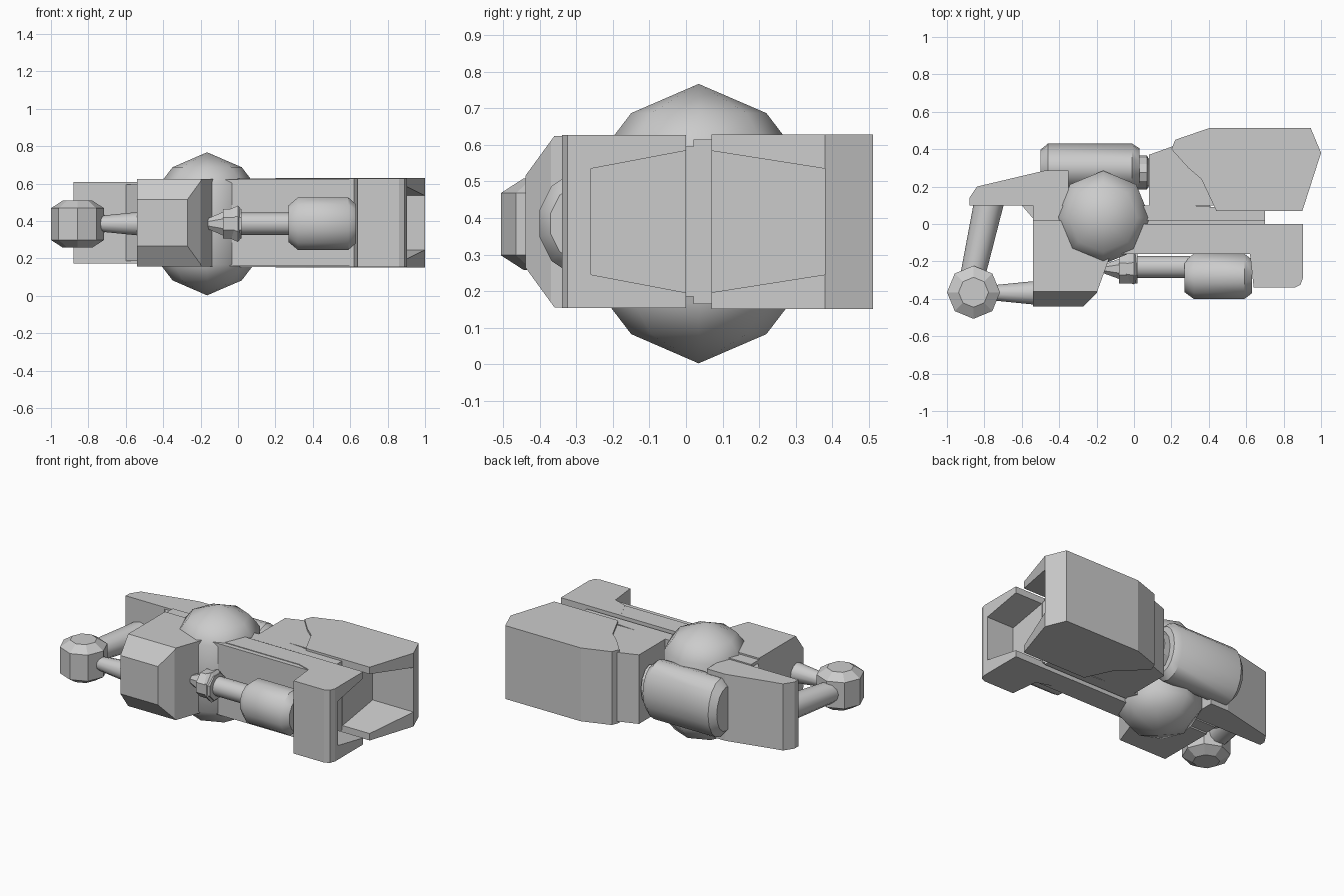
import bpy, bmesh, math
from mathutils import Vector, Matrix

cube = bpy.data.objects.get("Cube")
if cube:
    bpy.data.objects.remove(cube, do_unlink=True)

grey = bpy.data.materials.new("plain grey")
grey.use_nodes = True
COLOUR = (0.6, 0.6, 0.6, 1)
grey.diffuse_color = COLOUR
grey.node_tree.nodes["Principled BSDF"].inputs["Base Color"].default_value = COLOUR
MID = 0.39  # height of the mirror plane


def finish(name, bm, smooth=0):
    bmesh.ops.recalc_face_normals(bm, faces=bm.faces)
    mesh = bpy.data.meshes.new(name)
    bm.to_mesh(mesh)
    bm.free()
    mesh.materials.append(grey)
    ob = bpy.data.objects.new(name, mesh)
    bpy.context.collection.objects.link(ob)
    if smooth:
        bpy.ops.object.select_all(action='DESELECT')
        ob.select_set(True)
        bpy.context.view_layer.objects.active = ob
        bpy.ops.object.shade_smooth_by_angle(angle=math.radians(smooth))
    return ob


def extrude(points, offset):
    """Closed outline of 3D points swept along an offset."""
    bm = bmesh.new()
    face = bm.faces.new([bm.verts.new(p) for p in points])
    out = bmesh.ops.extrude_face_region(bm, geom=[face])
    verts = [g for g in out["geom"] if isinstance(g, bmesh.types.BMVert)]
    bmesh.ops.translate(bm, verts=verts, vec=offset)
    return bm


def slab(name, outline, half):
    """Plan outline, symmetric about the mirror plane."""
    pts = [(x, y, MID - half) for x, y in outline]
    return finish(name, extrude(pts, (0, 0, 2 * half)))


def turned(name, profile, start, direction, sides, squash=(1, 1), smooth=0, turn=0):
    """Rings of (distance, radius) along a direction; squash = (side, up)."""
    axis = Vector(direction).normalized()
    up = Vector((0, 0, 1)) if abs(axis.z) < 0.9 else Vector((0, 1, 0))
    side = up.cross(axis).normalized()
    up = axis.cross(side)
    bm = bmesh.new()
    rings = []
    for d, r in profile:
        ring = []
        for i in range(sides):
            a = math.tau * (i + turn) / sides
            ring.append(bm.verts.new(Vector(start) + axis * d
                        + side * (r * squash[0] * math.cos(a))
                        + up * (r * squash[1] * math.sin(a))))
        rings.append(ring)
    for a, b in zip(rings, rings[1:]):
        for i in range(sides):
            j = (i + 1) % sides
            bm.faces.new((a[i], a[j], b[j], b[i]))
    bm.faces.new(rings[0])
    bm.faces.new(rings[-1])
    bmesh.ops.remove_doubles(bm, verts=bm.verts, dist=0.0015)
    return finish(name, bm, smooth)


# central dome, faceted rim with smooth caps
turned("central_dome", [(0, 0.0005), (0.08, 0.185), (0.165, 0.25), (0.6, 0.25),
                        (0.685, 0.185), (0.765, 0.0005)],
       (-0.165, 0.035, 0.002), (0, 0, 1), 8, smooth=50)

# front housing: chamfered cross-section, right end cut at an angle
section = [(0.02, 0.235), (-0.36, 0.235), (-0.44, 0.125),
           (-0.44, -0.125), (-0.36, -0.235), (0.02, -0.235)]
bm = extrude([(-0.54, y, MID + z) for y, z in section], (0.46, 0, 0))
for point, normal in (((-0.2, -0.37, 0), (0.94, -0.34, 0)),
                      ((-0.2, -0.37, 0), (0.7, -0.7, 0))):
    bmesh.ops.bisect_plane(bm, geom=bm.verts[:] + bm.edges[:] + bm.faces[:],
                           plane_co=point, plane_no=normal, clear_outer=True)
    bmesh.ops.holes_fill(bm, edges=[e for e in bm.edges if e.is_boundary])
finish("front_housing", bm)

# long front rail, stepped spine and raised rib between the two halves
slab("front_rail", [(-0.2, 0), (-0.2, -0.16), (0.64, -0.16), (0.64, 0)], 0.232)
slab("front_rail_step", [(-0.2, 0), (-0.2, -0.13), (0.53, -0.13), (0.47, 0)], 0.236)
slab("spine", [(-0.6, 0.1), (-0.54, 0.03), (-0.54, -0.02), (0.7, -0.02),
               (0.7, 0.07), (0.44, 0.07), (0.4, 0.1)], 0.205)
slab("spine_rib", [(-0.54, 0.02), (0.7, 0.02), (0.7, 0.07), (0.3, 0.1), (-0.54, 0.1)], 0.225)

# rear left plate and rear middle block
slab("rear_left_plate", [(-0.88, 0.1), (-0.88, 0.14), (-0.84, 0.2),
                         (-0.48, 0.285), (-0.35, 0.285), (-0.35, 0.1)], 0.217)
slab("rear_middle_block", [(0.08, 0.07), (0.08, 0.37), (0.22, 0.42),
                           (0.4, 0.3), (0.44, 0.1), (0.22, 0.1)], 0.225)

# two end blocks sharing one six-sided cavity
front_end = slab("front_end_block", [(0.47, 0), (0.53, -0.13), (0.62, -0.16), (0.64, -0.34),
                                     (0.86, -0.34), (0.89, -0.325), (0.903, -0.29), (0.903, 0)], 0.237)
rear_end = slab("rear_end_block", [(0.2, 0.4), (0.22, 0.45), (0.4, 0.512), (0.945, 0.512),
                                   (1, 0.38), (0.9, 0.07), (0.44, 0.07), (0.36, 0.24),
                                   (0.29, 0.3)], 0.239)
hexagon = [(-0.26, 0.145), (0.03, 0.2), (0.38, 0.145),
           (0.38, -0.145), (0.03, -0.2), (-0.26, -0.145)]
cutter = finish("cavity_cutter", extrude([(0.705, y, MID + z) for y, z in hexagon], (0.4, 0, 0)))
cutter.hide_render = True
for block in (front_end, rear_end):
    mod = block.modifiers.new("cavity", 'BOOLEAN')
    mod.operation = 'DIFFERENCE'
    mod.solver = 'EXACT'
    mod.object = cutter
    bpy.context.view_layer.objects.active = block
    bpy.ops.object.modifier_apply(modifier=mod.name)
bpy.data.objects.remove(cutter, do_unlink=True)

X = (1, 0, 0)
# rear tank with end cap
turned("rear_tank", [(0, 0.75), (0.04, 1), (0.49, 1), (0.53, 0.8)],
       (-0.5, 0.3, MID), X, 16, squash=(0.13, 0.19), smooth=35)
turned("rear_tank_cap", [(0, 1), (0.06, 1), (0.07, 0.8)],
       (0.01, 0.275, MID), X, 12, squash=(0.09, 0.13))

# front barrel, its rod and the tapered coupling
turned("front_barrel", [(0, 0.7), (0.05, 1), (0.32, 1), (0.36, 0.75)],
       (0.27, -0.28, 0.385), X, 12, squash=(0.125, 0.145), smooth=40, turn=0.5)
turned("front_rod", [(0, 0.06), (0.3, 0.06)], (0, -0.23, 0.385), X, 12, smooth=40)
turned("front_coupling", [(0, 0.25), (0.17, 1), (0.19, 0.75)],
       (-0.17, -0.24, 0.385), X, 8, squash=(0.09, 0.105), turn=0.5)
turned("front_coupling_sleeve", [(0, 0.085), (0.1, 0.085)],
       (-0.08, -0.24, 0.385), X, 8, turn=0.5)

# side knob with its two connecting rods
turned("side_knob", [(0, 0.08), (0.04, 0.142), (0.21, 0.142), (0.25, 0.08)],
       (-0.858, -0.365, 0.258), (0, 0, 1), 8)
turned("side_knob_rod", [(0, 0.04), (0.25, 0.065)], (-0.76, -0.368, 0.385), X, 12, smooth=40)
turned("diagonal_arm", [(0, 0.065), (0.45, 0.08)], (-0.87, -0.31, 0.385),
       (0.1, 0.45, 0), 12, smooth=40)
